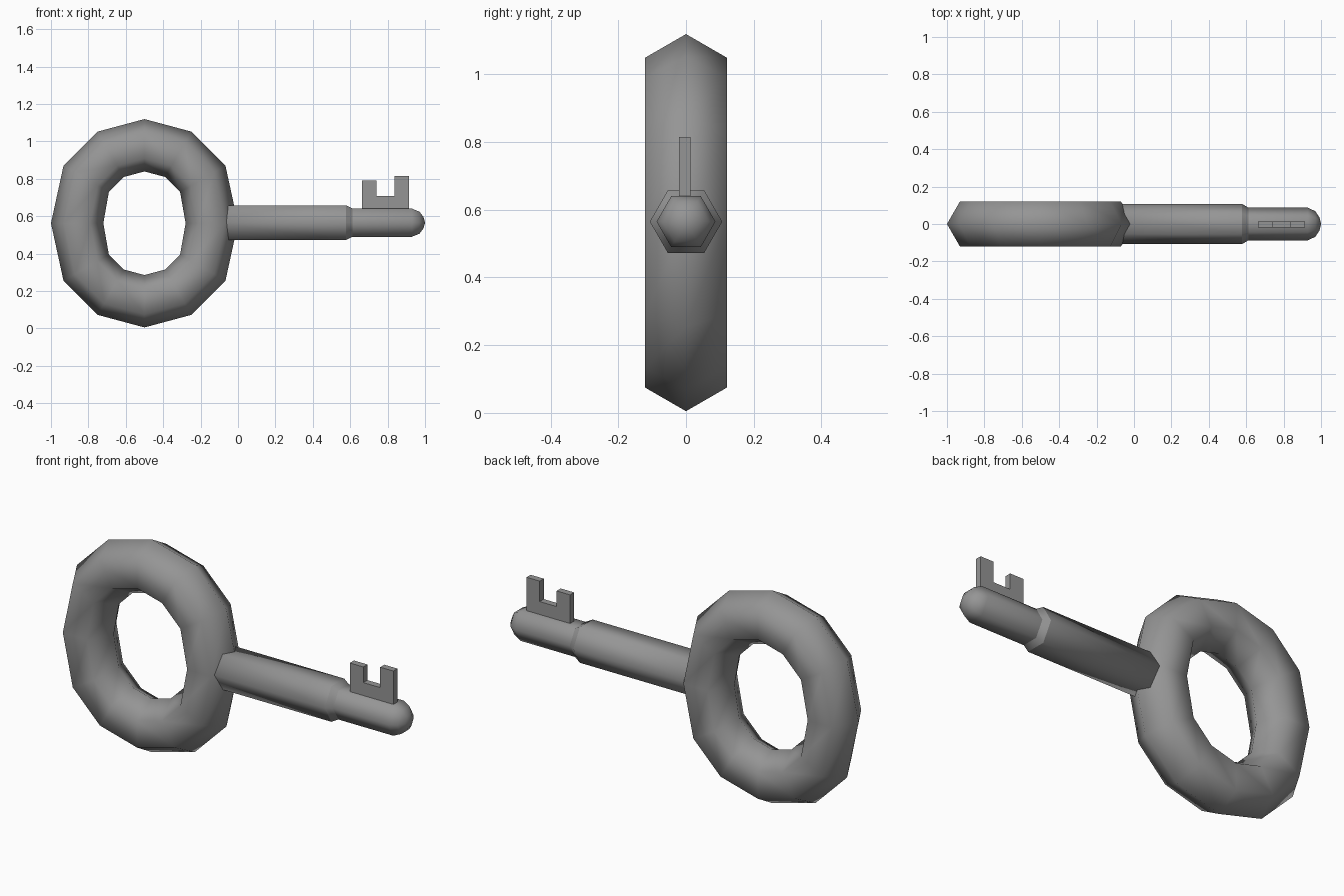
import bpy, bmesh
from math import sin, cos, pi, radians

cube = bpy.data.objects.get("Cube")
if cube:
    bpy.data.objects.remove(cube, do_unlink=True)

metal = bpy.data.materials.new("grey_metal")
metal.use_nodes = True
metal.diffuse_color = (0.3, 0.3, 0.3, 1)
metal.node_tree.nodes["Principled BSDF"].inputs["Base Color"].default_value = (0.3, 0.3, 0.3, 1)

MID_Z = 0.562
SIDES = 6


def finish(name, bm, smooth):
    bmesh.ops.recalc_face_normals(bm, faces=bm.faces)
    for f in bm.faces:
        f.smooth = smooth
    mesh = bpy.data.meshes.new(name)
    bm.to_mesh(mesh)
    bm.free()
    mesh.materials.append(metal)
    obj = bpy.data.objects.new(name, mesh)
    bpy.context.collection.objects.link(obj)
    return obj


def bridge(bm, a, b):
    n = len(a)
    return [bm.faces.new((a[i], a[(i + 1) % n], b[(i + 1) % n], b[i])) for i in range(n)]


# Bow: a six-sided torus whose upper and lower halves are pulled apart
def bow_ring(bm, angle, major=0.36, minor=0.14, stretch=0.057):
    rise = sin(angle)
    shift = 0 if abs(rise) < 0.01 else stretch if rise > 0 else -stretch
    ring = []
    for k in range(SIDES):
        t = 2 * pi * k / SIDES
        r = major + minor * cos(t)
        ring.append(bm.verts.new((-0.5 + r * cos(angle), minor * sin(t),
                                  MID_Z + r * rise + shift)))
    return ring


bm = bmesh.new()
rings = [bow_ring(bm, radians(30 * i)) for i in range(12)]
for i, ring in enumerate(rings):
    bridge(bm, ring, rings[(i + 1) % 12])
finish("bow", bm, True)

# Shaft: hexagonal profile swept along x, with a stepped collar and round tip
profile = [(-0.12, 0.107), (0.578, 0.107), (0.612, 0.087), (0.93, 0.087),
           (0.97, 0.068), (0.992, 0.035)]
bm = bmesh.new()
rings = []
for x, r in profile:
    rings.append([bm.verts.new((x, r * cos(2 * pi * k / SIDES),
                                MID_Z + 0.003 + r * sin(2 * pi * k / SIDES)))
                  for k in range(SIDES)])
for a, b in zip(rings, rings[1:]):
    bridge(bm, a, b)
tip = bm.verts.new((1.0, 0, MID_Z + 0.003))
for k in range(SIDES):
    bm.faces.new((rings[-1][k], rings[-1][(k + 1) % SIDES], tip))
bm.faces.new(rings[0])
# Crisp edges around the collar
for ring in rings[1:3]:
    for k in range(SIDES):
        bm.edges.get((ring[k], ring[(k + 1) % SIDES])).smooth = False
finish("shaft", bm, True)

# Bit: flat plate with two teeth of different height
outline = [(0.662, 0.60), (0.914, 0.60), (0.914, 0.815), (0.838, 0.815),
           (0.838, 0.708), (0.74, 0.708), (0.74, 0.79), (0.662, 0.79)]
bm = bmesh.new()
face = bm.faces.new([bm.verts.new((x, -0.02, z)) for x, z in outline])
side = bmesh.ops.extrude_face_region(bm, geom=[face])
bmesh.ops.translate(bm, vec=(0, 0.034, 0),
                    verts=[v for v in side["geom"] if isinstance(v, bmesh.types.BMVert)])
finish("bit", bm, False)
